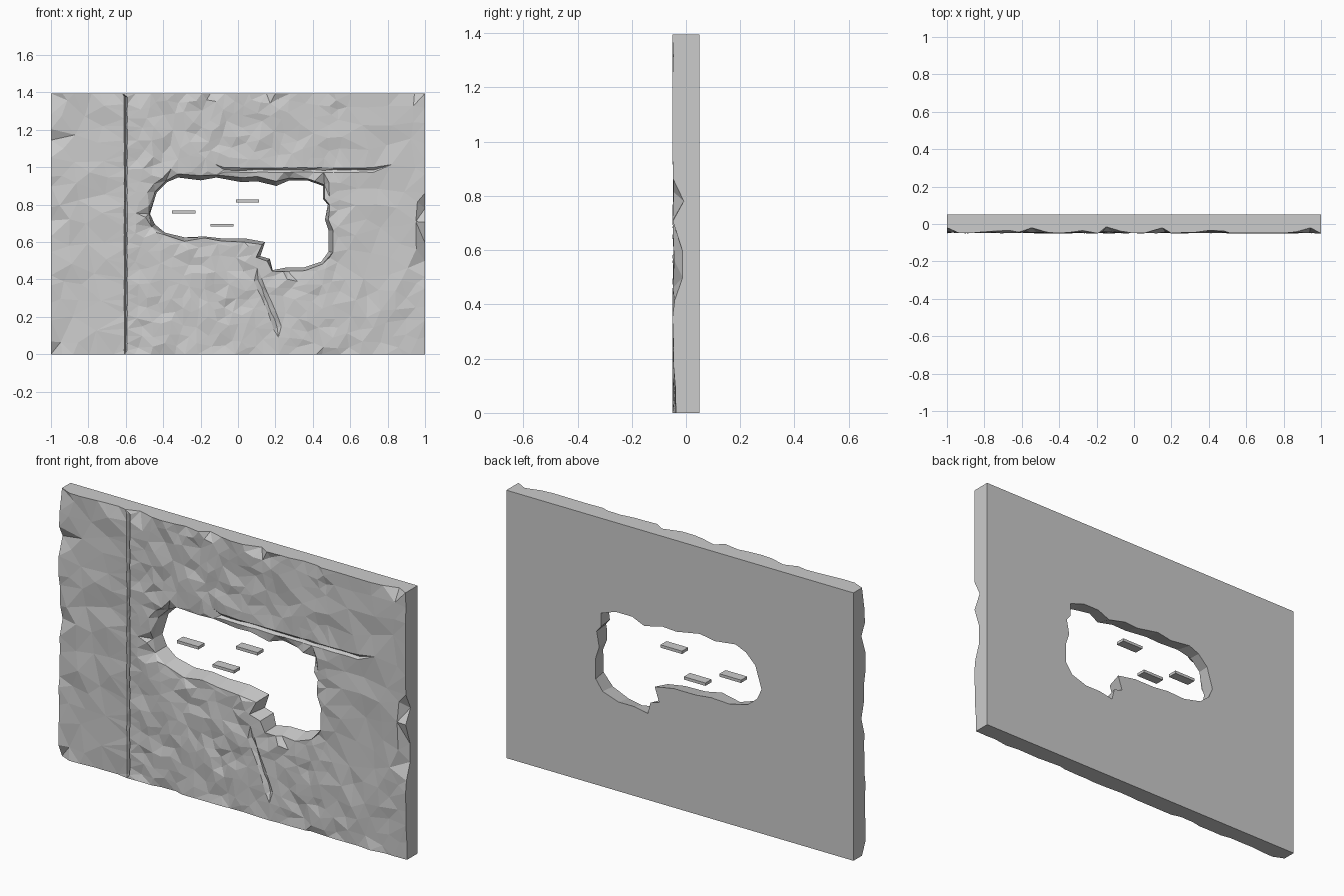
import bpy, bmesh, random
from mathutils import Vector
from mathutils.geometry import delaunay_2d_cdt

if "Cube" in bpy.data.objects:
    bpy.data.objects.remove(bpy.data.objects["Cube"])

random.seed(7)
W, H, BACK, FRONT = 1.0, 1.395, 0.05, -0.05

# Ragged opening outline (x, z), clockwise from the left tip
HOLE = [Vector(p) for p in [
    (-.47, .75), (-.435, .865), (-.38, .92), (-.32, .945), (-.2, .93), (-.115, .945),
    (.02, .92), (.1, .925), (.205, .9), (.275, .93), (.37, .93), (.455, .9), (.455, .83),
    (.48, .8), (.465, .72), (.485, .66), (.485, .55), (.445, .495), (.355, .465),
    (.265, .465), (.185, .45), (.17, .51), (.12, .525), (.145, .6), (.035, .62),
    (-.09, .62), (-.18, .63), (-.285, .625), (-.39, .65), (-.445, .695)]]

# Deep chips on the outer edges (x, z, y)
CHIPS = [(1, .8, -.008), (1, .57, -.012), (1, .46, -.012), (-1, 1.13, -.015),
         (-1, .7, -.015), (-1, 0, -.02), (-1, H, -.02), (-.57, H, -.02),
         (-.13, H, -.015), (.15, H, -.02), (.93, H, -.02)]


def rough():
    return FRONT + 0.016 * random.random() ** 1.6


def inside(p, poly):
    hit = False
    for a, b in zip(poly, poly[1:] + poly[:1]):
        if (a.y > p.y) != (b.y > p.y) and \
                p.x < a.x + (p.y - a.y) * (b.x - a.x) / (b.y - a.y):
            hit = not hit
    return hit


def widen(poly):
    """Push each outline point outward for the broken front rim."""
    out = []
    n = len(poly)
    for i, p in enumerate(poly):
        t = (poly[(i + 1) % n] - poly[i - 1]).normalized()
        out.append(p + Vector((-t.y, t.x)) * random.uniform(.004, .026))
    return out


pts, depth, edges = [], [], []


def add_loop(points, depths):
    s = len(pts)
    n = len(points)
    pts.extend(points)
    depth.extend(depths)
    edges.extend((s + i, s + (i + 1) % n) for i in range(n))


def edge_run(a, b, n):
    a, b = Vector(a), Vector(b)
    return [a.lerp(b, (i + (random.uniform(-.3, .3) if i else 0)) / n) for i in range(n)]


def add_crack(a, b, n, y, width):
    """A narrow V groove between two points."""
    a, b = Vector(a), Vector(b)
    side = Vector((a.y - b.y, b.x - a.x)).normalized() * width
    for i in range(n):
        p = a.lerp(b, (i + .5) / n)
        for k, d in ((-1, FRONT + .003), (0, y), (1, FRONT + .001)):
            pts.append(p + side * (k + random.uniform(-.2, .2)))
            depth.append(d + random.uniform(0, .005))


# Outer border with chips, then the opening rim
border = (edge_run((-W, 0), (W, 0), 30) + edge_run((W, 0), (W, H), 16)
          + edge_run((W, H), (-W, H), 30) + edge_run((-W, H), (-W, 0), 16))
bdepth = [rough() for _ in border]
for x, z, y in CHIPS:
    k = min(range(len(border)), key=lambda i: (border[i] - Vector((x, z))).length)
    bdepth[k] = y
add_loop(border, bdepth)
rim = widen(HOLE)
rim_start = len(pts)
add_loop(rim, [FRONT + random.choice((.005, .01, .015, .03)) for _ in rim])

# Long vertical joint and short horizontal cracks
add_crack((-.6, 0), (-.6, H), 36, -.03, .008)
add_crack((-.1, .985), (.75, .985), 16, -.036, .012)
add_crack((.1, .42), (.22, .12), 7, -.034, .02)

# Scattered facet points, denser around the opening
for _ in range(4500):
    p = Vector((random.uniform(-.96, .96), random.uniform(.03, H - .03)))
    gap = .045 if -.6 < p.x < .55 else .085
    if p.x > .55 and p.y < .4:
        gap = .06
    if inside(p, rim) or any((p - q).length < gap * (.5 if i < rim_start + len(rim) else 1)
                             for i, q in enumerate(pts)):
        continue
    pts.append(p)
    depth.append(rough())

# Rough front skin
verts, _, faces, orig, _, _ = delaunay_2d_cdt(pts, edges, [], 0, 1e-5)
bm = bmesh.new()
bv, back_pos = [], {}
for v, o in zip(verts, orig):
    k = o[0] if o else 0
    nv = bm.verts.new((v.x, depth[k], v.y))
    bv.append(nv)
    j = k - rim_start
    back_pos[nv] = HOLE[j] if 0 <= j < len(HOLE) else v
for f in faces:
    c = sum((verts[i] for i in f), Vector((0, 0))) / len(f)
    if not inside(c, rim):
        bm.faces.new([bv[i] for i in f])
bmesh.ops.delete(bm, geom=[v for v in bm.verts if not v.link_faces], context='VERTS')

# Side walls and flat back
outline = [e for e in bm.edges if e.is_boundary]
back_edges, back_verts = [], {}
for e in outline:
    for v in e.verts:
        if v not in back_verts:
            q = back_pos[v]
            back_verts[v] = bm.verts.new((q.x, BACK, q.y))
for e in outline:
    a, b = e.verts
    bm.faces.new((a, b, back_verts[b], back_verts[a]))
    back_edges.append(bm.edges.get((back_verts[a], back_verts[b])))
bmesh.ops.triangle_fill(bm, use_beauty=True, use_dissolve=False, edges=back_edges,
                        normal=(0, 1, 0))
bmesh.ops.recalc_face_normals(bm, faces=bm.faces[:])


def to_object(bm, name):
    me = bpy.data.meshes.new(name)
    bm.to_mesh(me)
    bm.free()
    ob = bpy.data.objects.new(name, me)
    bpy.context.collection.objects.link(ob)


to_object(bm, "broken_wall")

# Small loose slivers floating in the opening
for i, (x, z) in enumerate([(-.29, .76), (-.085, .69), (.05, .82)]):
    sb = bmesh.new()
    bmesh.ops.create_cube(sb, size=1)
    for v in sb.verts:
        v.co = Vector((x + v.co.x * .124, .025 + v.co.y * .05, z + v.co.z * .015))
    to_object(sb, f"wall_sliver_{i + 1}")
